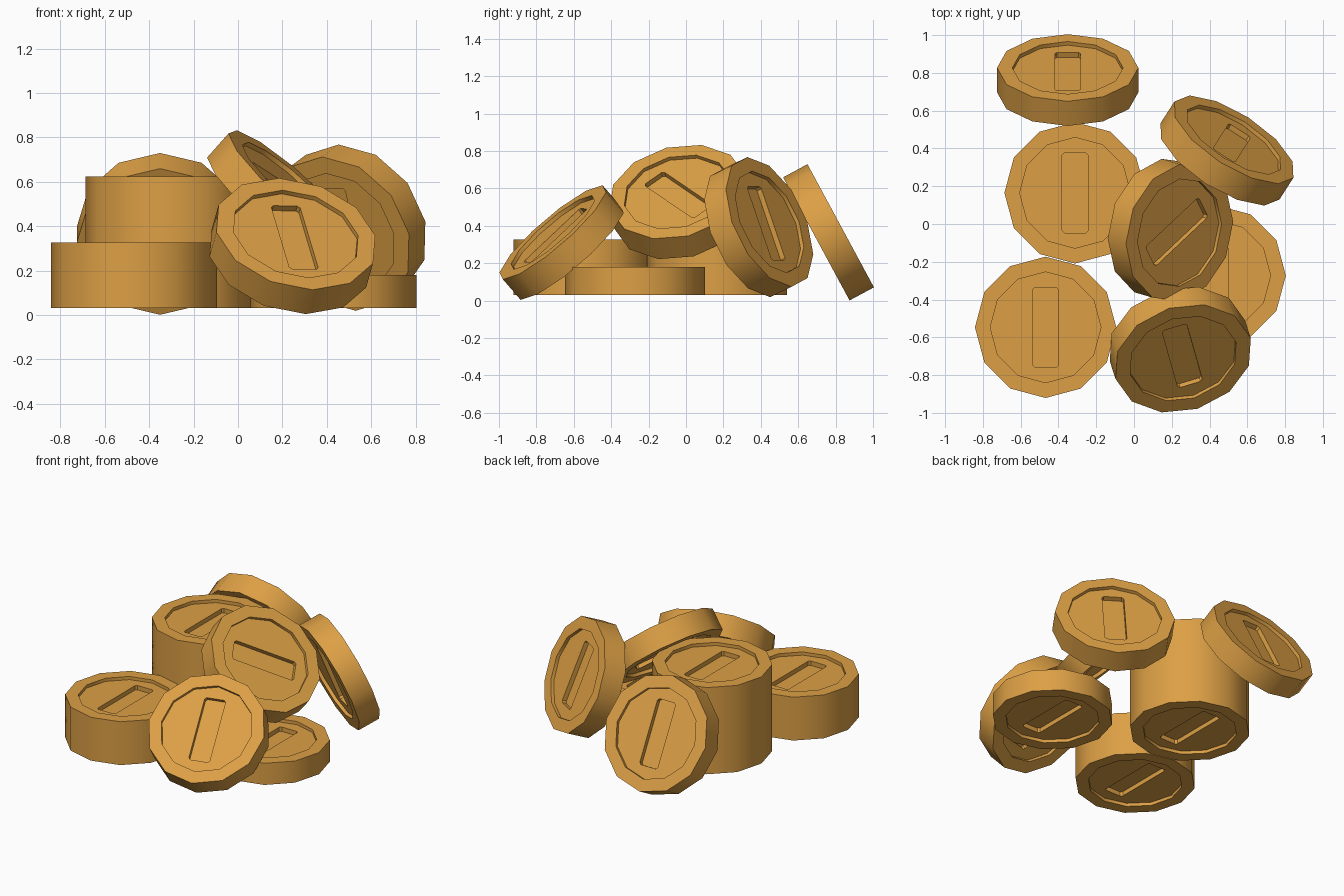
import bpy, bmesh, math
from mathutils import Vector, Matrix

if "Cube" in bpy.data.objects:
    bpy.data.objects.remove(bpy.data.objects["Cube"])

R, R_IN, T = 0.374, 0.293, 0.148      # outer radius, recess radius, thickness
D_RIM, D_SLOT = 0.022, 0.03           # recess depth, slot depth
SLOT_W, SLOT_H, CH = 0.068, 0.212, 0.012

gold = bpy.data.materials.new("gold")
gold.diffuse_color = (0.72, 0.35, 0.06, 1)
gold.use_nodes = True
gold.node_tree.nodes["Principled BSDF"].inputs["Base Color"].default_value = gold.diffuse_color


def circle(r):
    return [(r * math.cos(i * math.pi / 6), r * math.sin(i * math.pi / 6)) for i in range(12)]


def slot():
    # chamfered rectangle with 12 points, matching the 12 sides of the coin
    w, h, c = SLOT_W, SLOT_H, CH
    return [(w, 0), (w, h - c), (w - c, h), (0, h), (c - w, h), (-w, h - c),
            (-w, 0), (-w, c - h), (c - w, -h), (0, -h), (w - c, -h), (w, c - h)]


def coin_mesh():
    h = T / 2
    half = [(slot(), h - D_RIM - D_SLOT), (slot(), h - D_RIM),
            (circle(R_IN), h - D_RIM), (circle(R_IN), h), (circle(R), h)]
    profile = half + [(pts, -z) for pts, z in reversed(half)]
    bm = bmesh.new()
    rings = [[bm.verts.new((x, y, z)) for x, y in pts] for pts, z in profile]
    for a, b in zip(rings, rings[1:]):
        for i in range(12):
            j = (i + 1) % 12
            bm.faces.new((a[i], a[j], b[j], b[i]))
    bm.faces.new(rings[0])
    bm.faces.new(rings[-1])
    bmesh.ops.recalc_face_normals(bm, faces=bm.faces)
    # smooth around the edge, sharp at every corner
    for f in bm.faces:
        f.smooth = True
    for e in bm.edges:
        e.smooth = e.calc_face_angle(0) < math.radians(40)
    me = bpy.data.meshes.new("coin")
    bm.to_mesh(me)
    bm.free()
    me.materials.append(gold)
    return me


mesh = coin_mesh()


def coin(name, loc, normal=(0, 0, 1), slot_dir=(0, 1, 0)):
    n = Vector(normal).normalized()
    u = Vector(slot_dir)
    u = (u - n * u.dot(n)).normalized()
    rot = Matrix((u.cross(n), u, n)).transposed().to_4x4()
    ob = bpy.data.objects.new(name, mesh)
    ob.matrix_world = Matrix.Translation(loc) @ rot
    bpy.context.collection.objects.link(ob)


# flat stacks
for name, x, y, count in [("tall_stack", -0.312, 0.165, 4),
                          ("short_stack", -0.468, -0.547, 2),
                          ("single", 0.43, -0.273, 1)]:
    for i in range(count):
        coin(f"{name}_coin_{i + 1}", (x, y, 0.031 + T * (i + 0.5)))

# leaning coins: centre, face normal, slot direction
coin("front_leaning_coin", (0.245, -0.665, 0.31), (0.21, -0.64, 0.74), (18, -63.5, -60))
coin("back_leaning_coin", (-0.351, 0.762, 0.365), (0, 0.88, 0.475), (0, 0, -1))
coin("right_leaning_coin", (0.492, 0.389, 0.393), (0.5, 0.78, 0.375), (0, 0, -1))
coin("middle_leaning_coin", (0.193, -0.032, 0.527), (0.65, -0.19, 0.735), (0.66, 0.62, -0.42))
